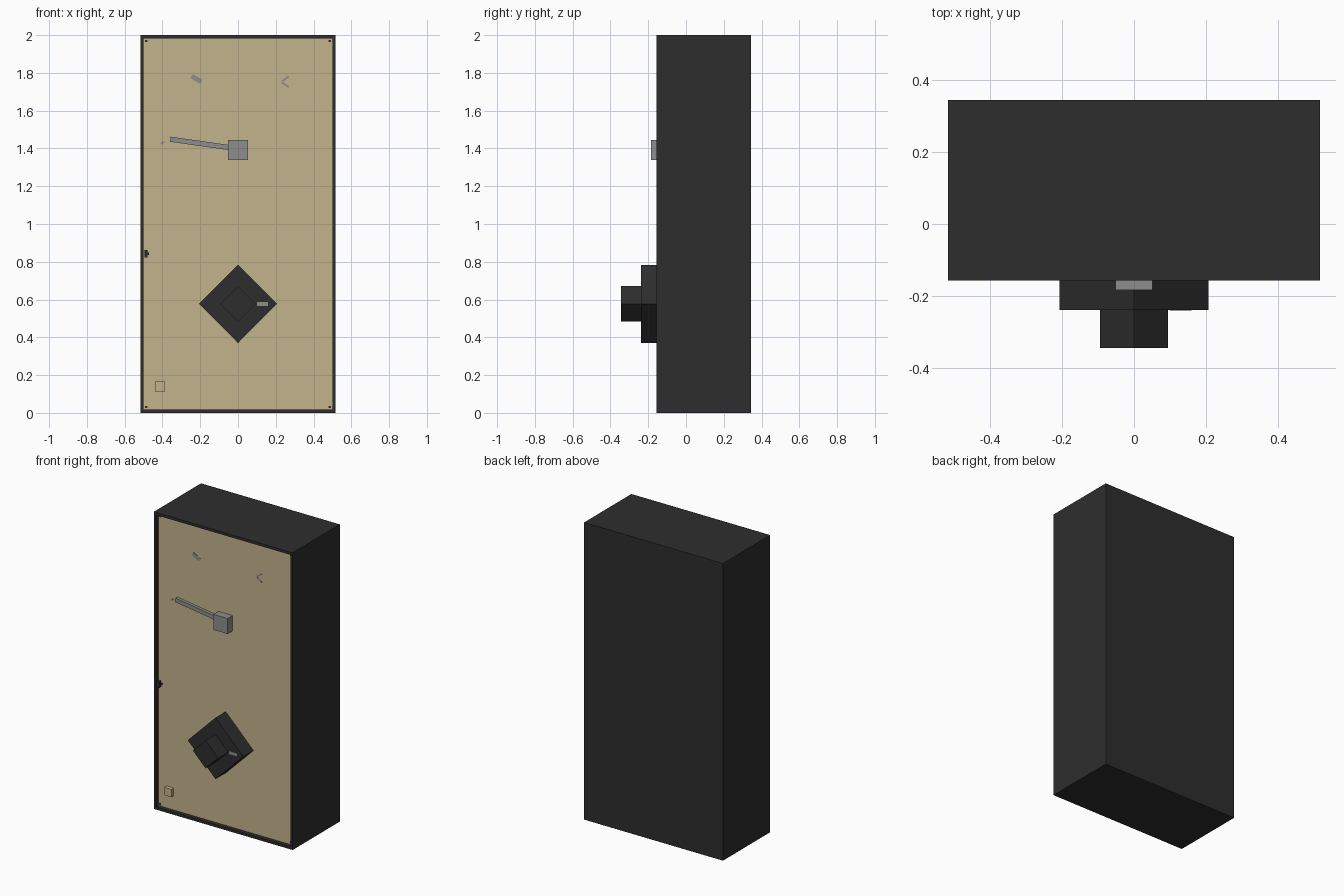
import bpy, bmesh, math
from mathutils import Matrix

if "Cube" in bpy.data.objects:
    bpy.data.objects.remove(bpy.data.objects["Cube"])


def material(name, rgb):
    m = bpy.data.materials.new(name)
    m.diffuse_color = (*rgb, 1)
    m.use_nodes = True
    m.node_tree.nodes["Principled BSDF"].inputs["Base Color"].default_value = m.diffuse_color
    return m


DARK = material("charcoal", (0.027, 0.027, 0.027))
TAN = material("tan", (0.546, 0.451, 0.262))
GREY = material("steel grey", (0.27, 0.27, 0.275))

FRONT, BACK = -0.157, 0.345
PANEL = FRONT + 0.026          # y of the recessed door panel
W, H = 0.517, 2.0              # half width and height of the case


def finish(name, bm, *mats):
    me = bpy.data.meshes.new(name)
    bm.to_mesh(me)
    bm.free()
    for m in mats:
        me.materials.append(m)
    ob = bpy.data.objects.new(name, me)
    bpy.context.collection.objects.link(ob)
    return ob


def block(name, mat, x, z, w, h, y0, y1, angle=0):
    """Box centred on (x, z), running from y0 to y1, turned about y."""
    bm = bmesh.new()
    bmesh.ops.create_cube(bm, size=1, matrix=(
        Matrix.Translation((x, (y0 + y1) / 2, z))
        @ Matrix.Rotation(math.radians(angle), 4, 'Y')
        @ Matrix.Diagonal((w, y1 - y0, h, 1))))
    return finish(name, bm, mat)


# Case with the door panel inset into its front
bm = bmesh.new()
bmesh.ops.create_cube(bm, size=1, matrix=(
    Matrix.Translation((0, (FRONT + BACK) / 2, H / 2))
    @ Matrix.Diagonal((2 * W, BACK - FRONT, H, 1))))
bm.normal_update()
door = min(bm.faces, key=lambda f: f.calc_center_median().y)
bmesh.ops.inset_region(bm, faces=[door], thickness=0.025)
rim = bmesh.ops.extrude_discrete_faces(bm, faces=[door])["faces"][0]
bmesh.ops.translate(bm, verts=rim.verts, vec=(0, PANEL - FRONT, 0))
rim.material_index = 1
finish("case", bm, DARK, TAN)

# Small corner fillets of the door opening
for sx in (-1, 1):
    for z in (0.031, 1.969):
        block("corner_fillet", DARK, sx * 0.486, z, 0.012, 0.012, PANEL - 0.004, PANEL + 0.01)

# Handle hub and slanted lever
block("handle_hub", GREY, 0, 1.392, 0.104, 0.104, -0.184, PANEL + 0.01)
block("handle_lever", GREY, -0.19, 1.425, 0.34, 0.027, FRONT, FRONT + 0.02, 8)

# Diamond-shaped dial: wide base and narrow knob
for name, half, y0, y1 in (("dial_base", 0.207, -0.239, PANEL + 0.01),
                           ("dial_knob", 0.094, -0.345, -0.235)):
    side = half * math.sqrt(2)
    block(name, DARK, 0, 0.577, side, side, y0, y1, 45)
block("dial_mark", GREY, 0.13, 0.577, 0.06, 0.02, -0.241, -0.237)

# Little box in the lower corner and latch on the left edge
block("corner_box", TAN, -0.413, 0.14, 0.052, 0.052, FRONT, PANEL + 0.01)
block("latch", DARK, -0.488, 0.843, 0.016, 0.04, FRONT, PANEL + 0.01)
block("latch_pin", DARK, -0.48, 0.843, 0.016, 0.012, FRONT, PANEL + 0.01)

# Thin grey marks on the panel
for x, z, w, h, a in ((-0.22, 1.768, 0.06, 0.025, 30), (0.25, 1.768, 0.045, 0.01, -35),
                      (0.25, 1.738, 0.045, 0.01, 35), (-0.4, 1.43, 0.02, 0.012, -35)):
    block("panel_mark", GREY, x, z, w, h, PANEL - 0.002, PANEL + 0.002, a)
